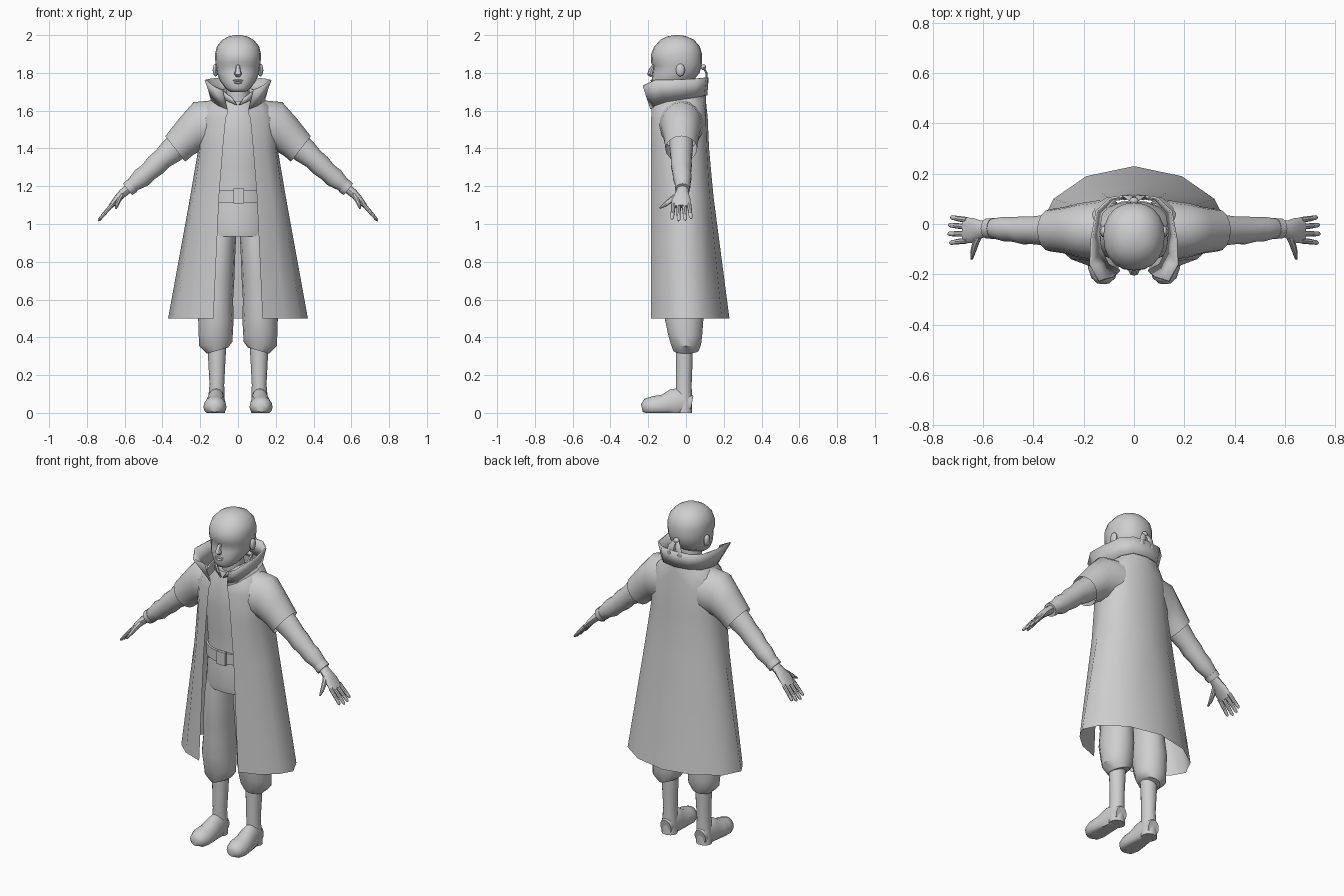
import bpy, bmesh, math
from mathutils import Vector

grey = bpy.data.materials.new("light grey")
grey.diffuse_color = (0.62, 0.62, 0.62, 1)
X, Y = Vector((1, 0, 0)), Vector((0, 1, 0))


def loft(name, rows, closed=True, caps=True, mirror=False, thick=0, crease=40):
    """Skin a list of point rows into one mesh."""
    bm = bmesh.new()
    vr = [[bm.verts.new(p) for p in r] for r in rows]
    n = len(vr[0])
    for a, b in zip(vr, vr[1:]):
        for i in range(n if closed else n - 1):
            j = (i + 1) % n
            bm.faces.new((a[i], a[j], b[j], b[i]))
    if closed and caps:
        bm.faces.new(vr[0])
        bm.faces.new(vr[-1])
    bmesh.ops.recalc_face_normals(bm, faces=bm.faces)
    return finish(name, bm, mirror, thick, crease)


def finish(name, bm, mirror=False, thick=0, crease=40):
    me = bpy.data.meshes.new(name)
    bm.to_mesh(me)
    bm.free()
    ob = bpy.data.objects.new(name, me)
    bpy.context.collection.objects.link(ob)
    me.materials.append(grey)
    if mirror:
        m = ob.modifiers.new("mirror", 'MIRROR')
        m.use_clip = True
        m.merge_threshold = 0.002
    if thick:
        s = ob.modifiers.new("thickness", 'SOLIDIFY')
        s.thickness = thick
    bpy.ops.object.select_all(action='DESELECT')
    ob.select_set(True)
    bpy.context.view_layer.objects.active = ob
    bpy.ops.object.shade_smooth_by_angle(angle=math.radians(crease))
    return ob


def ring(c, u, v, n=16, p=2.0):
    """Superellipse ring around c with half axes u and v."""
    f = lambda t: math.copysign(abs(t) ** (2 / p), t)
    return [c + u * f(math.cos(a)) + v * f(math.sin(a))
            for a in (2 * math.pi * i / n for i in range(n))]


def tube(name, path, ref=Y, n=14, floor=False, **kw):
    """Path entries: x, y, z, half size across, half size along ref."""
    pts = [Vector(p[:3]) for p in path]
    rows = []
    for i, p in enumerate(path):
        t = pts[min(i + 1, len(pts) - 1)] - pts[max(i - 1, 0)]
        u = t.cross(ref).normalized()
        r = ring(pts[i], u * p[3], ref * p[4], n)
        if floor:
            r = [Vector((q.x, q.y, max(q.z, 0))) for q in r]
        rows.append(r)
    return loft(name, rows, **kw)


def stack(name, levels, n=20, p=2.0, **kw):
    """Levels: z, half width, front y, back y."""
    rows = [ring(Vector((0, (f + b) / 2, z)), X * w, Y * (b - f) / 2, n, p)
            for z, w, f, b in levels]
    return loft(name, rows, **kw)


def ball(name, c, s, mirror=False):
    bm = bmesh.new()
    bmesh.ops.create_uvsphere(bm, u_segments=12, v_segments=8, radius=1)
    for v in bm.verts:
        v.co = Vector((c[k] + v.co[k] * s[k] for k in range(3)))
    return finish(name, bm, mirror)


def box(name, c, s):
    bm = bmesh.new()
    bmesh.ops.create_cube(bm, size=1)
    for v in bm.verts:
        v.co = Vector((c[k] + v.co[k] * s[k] for k in range(3)))
    return finish(name, bm)


# Head and face
stack("head", [(1.70, .042, -.17, -.08), (1.72, .068, -.182, -.03), (1.76, .097, -.182, .04),
               (1.80, .111, -.177, .072), (1.835, .117, -.172, .082), (1.855, .12, -.186, .085),
               (1.90, .122, -.184, .085), (1.94, .112, -.168, .073), (1.975, .083, -.135, .043),
               (1.993, .05, -.10, .005), (2.0, .015, -.062, -.032)], p=2.2, crease=60)
tube("nose", [(0, -.172, 1.84, .008, .010), (0, -.185, 1.812, .014, .014),
              (0, -.190, 1.795, .016, .021), (0, -.178, 1.784, .010, .014)], ref=X, n=8)
ball("upper_lip", (0, -.181, 1.760), (.028, .008, .005))
ball("lower_lip", (0, -.181, 1.748), (.022, .008, .006))
ball("ears", (.119, -.03, 1.815), (.015, .024, .034), mirror=True)
tube("neck", [(0, -.04, 1.57, .065, .065), (0, -.05, 1.75, .06, .065)])

# Knot with two tails at the back of the head
ball("knot", (0, .092, 1.83), (.018, .014, .016))
tube("knot_tails", [(.006, .09, 1.835, .004, .008), (.022, .108, 1.80, .006, .02),
                    (.032, .110, 1.755, .006, .02), (.036, .098, 1.715, .004, .007)],
     ref=X, n=8, mirror=True)

# Tunic, its collar, and the belt
stack("tunic", [(.935, .165, -.150, .085), (.965, .17, -.155, .09), (1.08, .162, -.15, .085),
                (1.15, .155, -.145, .08), (1.30, .165, -.152, .085), (1.45, .175, -.158, .09),
                (1.57, .15, -.15, .075), (1.65, .085, -.125, .05)])
loft("tunic_collar", [
    [(.004, -.15, 1.63), (.06, -.125, 1.655), (.083, -.04, 1.67), (.06, .04, 1.69), (0, .06, 1.69)],
    [(.03, -.148, 1.67), (.07, -.115, 1.70), (.087, -.04, 1.705), (.06, .045, 1.72), (0, .065, 1.72)]],
    closed=False, mirror=True, thick=.008)
stack("belt", [(1.115, .166, -.160, .095), (1.18, .166, -.160, .095)])
box("buckle", (.005, -.162, 1.148), (.055, .018, .078))

# Long open coat: half outlines from front edge round to the back centre
top = [(.055, -.182, 1.61), (.10, -.158, 1.63), (.128, -.10, 1.65), (.137, -.03, 1.66),
       (.125, .04, 1.67), (.08, .09, 1.68), (0, .105, 1.68)]
outlines = [
    (.50, [(.13, -.185), (.25, -.14), (.33, -.07), (.37, .0), (.32, .10), (.19, .19), (0, .23)]),
    (1.15, [(.10, -.185), (.18, -.145), (.235, -.08), (.252, -.01), (.225, .07), (.13, .125), (0, .145)]),
    (1.40, [(.08, -.185), (.15, -.16), (.20, -.10), (.21, -.02), (.19, .06), (.11, .11), (0, .122)]),
    (1.56, [(.065, -.185), (.14, -.163), (.195, -.11), (.21, -.025), (.19, .055), (.11, .105), (0, .115)])]
loft("coat_body", [[(x, y, z) for x, y in o] for z, o in outlines] +
     [[(x * 1.25 if 0 < i else x, y, z - .025) for i, (x, y, z) in enumerate(top)], top],
     closed=False, mirror=True, crease=60)
loft("coat_collar", [top, [(.08, -.205, 1.71), (.135, -.225, 1.735), (.17, -.16, 1.765),
                           (.165, -.06, 1.765), (.145, .05, 1.77), (.09, .10, 1.775), (0, .112, 1.775)]],
     closed=False, mirror=True, thick=.008, crease=60)

# Short wide coat sleeves: upper x, z / lower x, z / half depth
sleeve = []
for tx, tz, bx, bz, d in [(.13, 1.655, .14, 1.40, .12), (.235, 1.645, .205, 1.385, .107),
                          (.31, 1.56, .245, 1.36, .092), (.385, 1.465, .28, 1.33, .084)]:
    a, b = Vector((tx, -.025, tz)), Vector((bx, -.025, bz))
    sleeve.append(ring((a + b) / 2, (a - b) / 2, Y * d, 16))
loft("coat_sleeves", sleeve, caps=False, mirror=True, crease=60)

# Puffy under-sleeves with cuffs
tube("under_sleeves", [(.27, -.025, 1.455, .07, .065), (.35, -.025, 1.388, .068, .062),
                       (.40, -.025, 1.345, .056, .056), (.435, -.025, 1.312, .058, .057),
                       (.475, -.022, 1.275, .050, .050), (.51, -.02, 1.245, .053, .050),
                       (.55, -.018, 1.213, .040, .042), (.575, -.018, 1.192, .034, .036)], mirror=True)
tube("cuffs", [(.560, -.018, 1.203, .041, .042), (.585, -.018, 1.183, .039, .040)], mirror=True)

# Hands
tube("palms", [(.58, -.018, 1.187, .024, .030), (.61, -.022, 1.163, .023, .036),
               (.64, -.025, 1.133, .019, .049), (.675, -.026, 1.092, .012, .052)], n=12, mirror=True)
for k, (y0, y1, l) in enumerate([(.016, .026, .85), (-.011, -.004, .97), (-.039, -.039, 1), (-.066, -.074, .9)]):
    tube(f"fingers_{k + 1}", [(.664, y0, 1.105, .011, .012),
                              (.664 + .04 * l, (y0 + y1) / 2, 1.105 - .046 * l, .010, .011),
                              (.664 + .07 * l, y1, 1.105 - .082 * l, .008, .009),
                              (.664 + .076 * l, y1, 1.105 - .089 * l, .003, .004)], n=8, mirror=True)
tube("thumbs", [(.612, -.035, 1.158, .018, .016), (.63, -.078, 1.128, .015, .014),
                (.64, -.112, 1.102, .011, .011), (.645, -.14, 1.083, .004, .005)],
     ref=X, n=8, mirror=True)

# Baggy trousers gathered below the knee
tube("trousers", [(.085, -.02, 1.0, .08, .105), (.095, -.02, .88, .082, .115), (.108, -.018, .70, .088, .108),
                  (.112, -.014, .60, .086, .102), (.117, -.01, .50, .094, .105), (.118, -.004, .41, .090, .092),
                  (.118, 0, .365, .089, .082), (.108, 0, .33, .058, .068)], mirror=True)

# Boots
tube("boot_shafts", [(.112, -.008, .36, .050, .046), (.112, -.009, .25, .044, .044),
                     (.112, -.012, .15, .039, .043), (.115, -.010, .06, .044, .043),
                     (.115, -.008, 0, .046, .042)], mirror=True)
tube("boot_feet", [(.115, .030, .045, .045, .036), (.115, -.02, .055, .080, .046),
                   (.117, -.07, .045, .080, .050), (.12, -.12, .035, .062, .057),
                   (.122, -.175, .032, .056, .061), (.122, -.215, .03, .045, .047),
                   (.122, -.234, .026, .022, .026)], ref=X, n=16, floor=True, mirror=True, crease=50)
